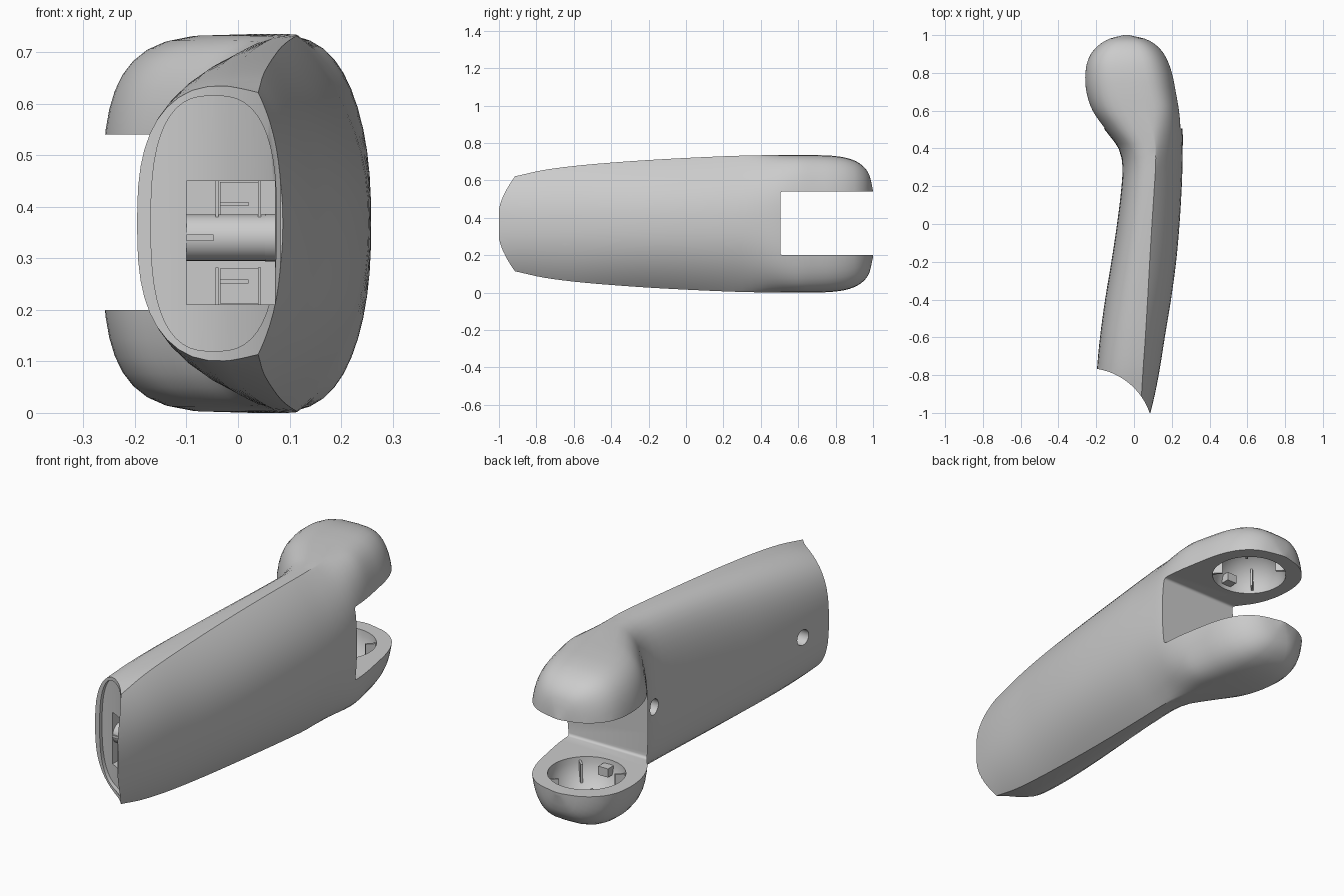
import bpy, bmesh, math
from mathutils import Matrix, Vector

if "Cube" in bpy.data.objects:
    bpy.data.objects.remove(bpy.data.objects["Cube"])

ZC = 0.3675      # mid height
M = 24           # points per half section

# y, left x, crease x, right x, half height
KEYS = [
    (-1.00, -.205, .033, .087, .238), (-0.90, -.202, .04, .111, .257),
    (-0.77, -.196, .048, .136, .286), (-0.60, -.18, .06, .163, .309),
    (-0.40, -.153, .072, .196, .327), (-0.20, -.12, .083, .223, .341),
    (0.00, -.09, .095, .241, .352), (0.20, -.066, .108, .253, .361),
    (0.32, -.062, .115, .257, .365), (0.40, -.082, .112, .258, .3665),
    (0.50, -.155, .09, .257, .3675), (0.60, -.224, .055, .245, .3675),
    (0.70, -.257, .025, .228, .3672), (0.80, -.262, 0, .208, .362),
    (0.88, -.244, -.015, .178, .346), (0.94, -.2, -.028, .134, .314),
    (0.98, -.138, -.036, .07, .262), (1.00, -.065, -.04, -.015, .178)]


def sample(y):
    """Smooth interpolation of the section table."""
    i = 0
    while i < len(KEYS) - 2 and KEYS[i + 1][0] < y:
        i += 1
    a, b = KEYS[i], KEYS[i + 1]
    h = b[0] - a[0]
    u = (y - a[0]) / h
    p, n = KEYS[max(i - 1, 0)], KEYS[min(i + 2, len(KEYS) - 1)]
    out = []
    for k in range(1, 5):
        ma = (b[k] - p[k]) / (b[0] - p[0]) * h
        mb = (n[k] - a[k]) / (n[0] - a[0]) * h
        out.append((2*u**3 - 3*u*u + 1)*a[k] + (u**3 - 2*u*u + u)*ma
                   + (3*u*u - 2*u**3)*b[k] + (u**3 - u*u)*mb)
    return out


def section(y):
    """Rounded left side, creased bow on the right that softens into the head."""
    xl, xc, xr, b = sample(y)
    s = min(max((y - .28) / .35, 0), 1)
    s = s * s * (3 - 2 * s)
    n = 2.75 + s * .85
    p = 2.3 + s * .7
    q = 1 + s * (1 / p - 1)
    pts = []
    for i in range(2 * M):
        th = -math.pi / 2 + math.pi * i / M
        t = min(abs(math.sin(th)), 1)
        if i <= M:
            x = xc - (xc - xl) * max(1 - t**n, 0) ** (1 / n)
        else:
            x = xc + (xr - xc) * max(1 - t**p, 0) ** q
        pts.append((x, y, ZC + b * math.sin(th)))
    return pts


def loft(name, rings):
    bm = bmesh.new()
    loops = [[bm.verts.new(p) for p in r] for r in rings]
    n = len(loops[0])
    for a, b in zip(loops, loops[1:]):
        for i in range(n):
            bm.faces.new((a[i], a[(i + 1) % n], b[(i + 1) % n], b[i]))
    bm.faces.new(loops[0])
    bm.faces.new(loops[-1][::-1])
    return finish(name, bm)


def finish(name, bm):
    bmesh.ops.recalc_face_normals(bm, faces=bm.faces)
    me = bpy.data.meshes.new(name)
    bm.to_mesh(me)
    bm.free()
    ob = bpy.data.objects.new(name, me)
    bpy.context.collection.objects.link(ob)
    return ob


def box(name, x0, x1, y0, y1, z0, z1, bevel=0):
    bm = bmesh.new()
    bmesh.ops.create_cube(bm, size=1)
    for v in bm.verts:
        v.co = ((x0 + x1)/2 + v.co.x*(x1 - x0), (y0 + y1)/2 + v.co.y*(y1 - y0),
                (z0 + z1)/2 + v.co.z*(z1 - z0))
    if bevel:
        bmesh.ops.bevel(bm, geom=bm.edges[:], offset=bevel, segments=3,
                        profile=.5, affect='EDGES')
    return finish(name, bm)


def rod(name, centre, r, length, axis, segs=32):
    bm = bmesh.new()
    rot = Vector((0, 0, 1)).rotation_difference(Vector(axis)).to_matrix().to_4x4()
    bmesh.ops.create_cone(bm, cap_ends=True, segments=segs, radius1=r, radius2=r,
                          depth=length, matrix=Matrix.Translation(centre) @ rot)
    return finish(name, bm)


def select(ob):
    bpy.ops.object.select_all(action='DESELECT')
    ob.select_set(True)
    bpy.context.view_layer.objects.active = ob


def smooth(ob):
    select(ob)
    bpy.ops.object.shade_smooth_by_angle(angle=math.radians(32))


def cut(ob, cutter, operation='DIFFERENCE'):
    select(ob)
    mod = ob.modifiers.new("cut", 'BOOLEAN')
    mod.operation, mod.solver, mod.object = operation, 'EXACT', cutter
    bpy.ops.object.modifier_apply(modifier=mod.name)
    bpy.data.objects.remove(cutter)


def sgn_pow(v, e):
    return math.copysign(abs(v) ** e, v)


# main shell
ys = [-1 + 1.4 * i / 28 for i in range(28)] + [.4 + .5 * i / 20 for i in range(20)]
ys += [.9 + .1 * math.sin(math.pi / 2 * i / 10) for i in range(11)]
body = loft("handle_shell", [section(y) for y in ys])

# concave front end, then the shallow curved panel set behind its rim
END = (-.25, -1.115, ZC)
cut(body, rod("end_cutter", END, .352, 2, (0, 0, 1), 128))
recess = loft("recess_cutter", [
    [(-.047 + .122 * sgn_pow(math.cos(a), .74), y,
      ZC + .248 * sgn_pow(math.sin(a), .74))
     for a in [math.tau * i / 48 for i in range(48)]] for y in (-1.4, -.6)])
cut(recess, rod("panel_curve", END, .37, 2, (0, 0, 1), 128), 'INTERSECT')
cut(body, recess)
cut(body, box("pocket_cutter", -.1, .072, -1.1, -.6, .21, .45))

# fork slot
cut(body, box("slot_cutter", -1, 1, .505, 1.5, .2, .54, .012))

# screw holes in the inner face
for y, x in ((.325, -.07), (-.6, -.18)):
    cut(body, rod("hole_cutter", (x, y, .345), .036, .16, (1, 0, 0)))

# hollow sockets in both fork arms
for z in (.2, .54):
    bm = bmesh.new()
    bmesh.ops.create_uvsphere(bm, u_segments=40, v_segments=20, radius=1,
                              matrix=Matrix.Translation((-.03, .77, z))
                              @ Matrix.Diagonal((.165, .165, .16, 1)))
    cut(body, finish("socket_cutter", bm))
smooth(body)

# ribs and tab inside the sockets
for side, z in ((-1, .2), (1, .54)):
    za, zb = sorted((z + side * .015, z + side * .1))
    for k in range(4):
        rib = box("socket_rib", .12, .165, -.005, .005, za, zb)
        rib.data.transform(Matrix.Translation((-.03, .77, 0))
                           @ Matrix.Rotation(math.radians(45 + 90 * k), 4, 'Z'))
    za, zb = sorted((z + side * .02, z + side * .06))
    box("socket_tab", -.055, -.005, .59, .65, za, zb)

# barrel and frame inside the front pocket
smooth(rod("barrel", (-.025, -.73, .34), .045, .155, (1, 0, 0)))
smooth(rod("barrel_collar", (.062, -.73, .34), .046, .02, (1, 0, 0)))
box("barrel_key", -.1, -.048, -.78, -.76, .334, .346)
for s in (-1, 1):
    zm = .33 + s * .084
    box("frame_plate", -.035, .04, -.7, -.68, zm - .034, zm + .034)
    for x in (-.041, .042):
        box("frame_rib", x - .003, x + .003, -.75, -.6, zm - .036, zm + .036)
    box("frame_ledge", -.035, .02, -.74, -.68, .33 + s*.075 - .004, .33 + s*.075 + .004)
